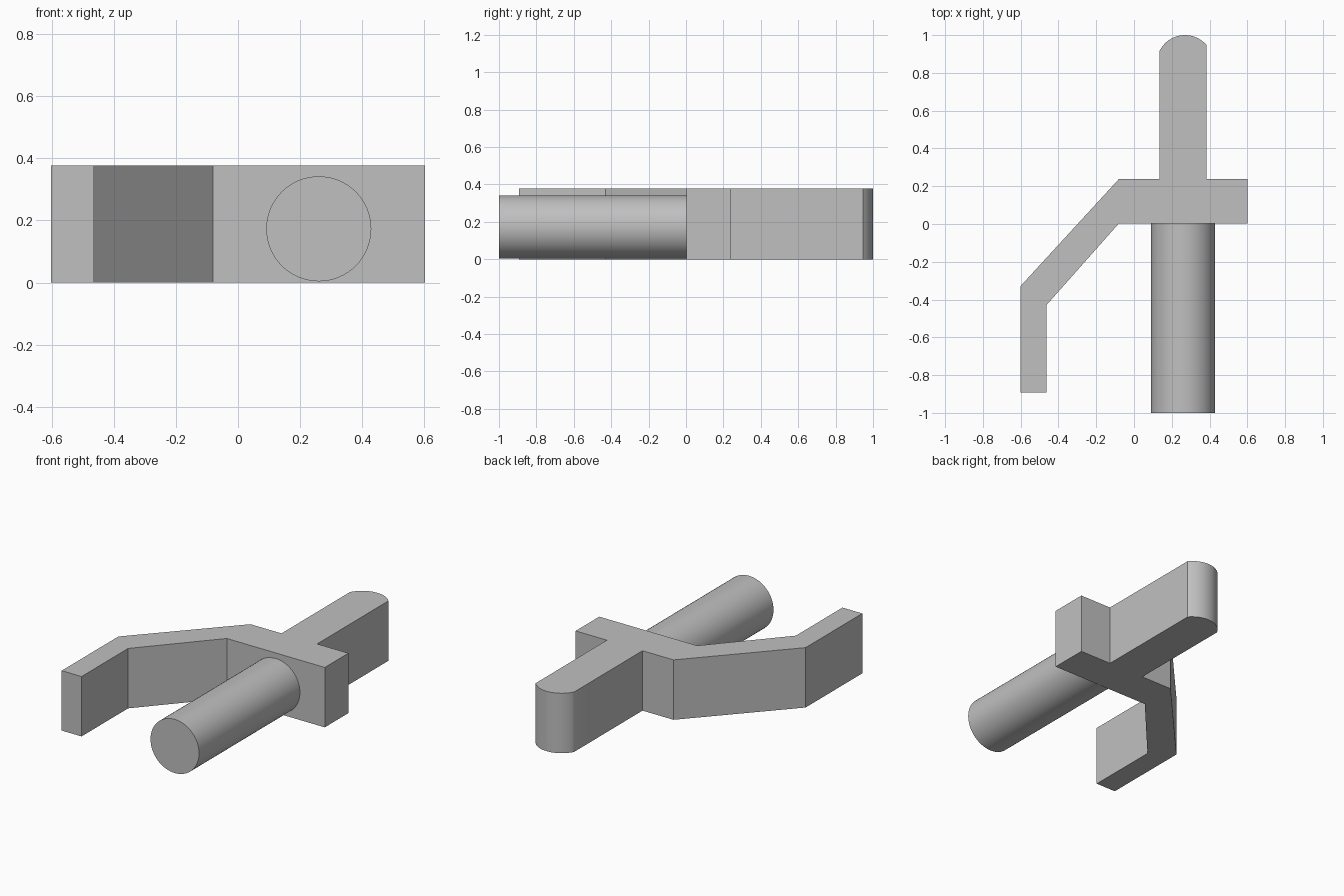
import bpy
import bmesh
from math import pi, asin, sin, cos

cube = bpy.data.objects.get("Cube")
if cube:
    bpy.data.objects.remove(cube, do_unlink=True)

GREY = (0.527, 0.527, 0.527, 1.0)
grey = bpy.data.materials.new("plain grey")
grey.use_nodes = True
grey.diffuse_color = GREY
grey.node_tree.nodes["Principled BSDF"].inputs["Base Color"].default_value = GREY


def finish(obj):
    """Apply the material and smooth only the rounded faces."""
    obj.data.materials.append(grey)
    bpy.ops.object.select_all(action="DESELECT")
    obj.select_set(True)
    bpy.context.view_layer.objects.active = obj
    bpy.ops.object.shade_smooth_by_angle(angle=pi / 6)


def extrude_outline(name, outline, height):
    """Raise a flat outline from the floor into a solid."""
    bm = bmesh.new()
    face = bm.faces.new([bm.verts.new((x, y, 0)) for x, y in outline])
    raised = bmesh.ops.extrude_face_region(bm, geom=[face])["geom"]
    verts = [v for v in raised if isinstance(v, bmesh.types.BMVert)]
    bmesh.ops.translate(bm, verts=verts, vec=(0, 0, height))
    bmesh.ops.recalc_face_normals(bm, faces=bm.faces)
    mesh = bpy.data.meshes.new(name)
    bm.to_mesh(mesh)
    bm.free()
    obj = bpy.data.objects.new(name, mesh)
    bpy.context.collection.objects.link(obj)
    finish(obj)


# Rounded end of the rear tongue, an arc cut by the tongue's two sides
arc_x, arc_y, arc_r = 0.27, 0.85, 0.15
left, right = 0.136, 0.384
start, end = asin((right - arc_x) / arc_r), asin((left - arc_x) / arc_r)
steps = 20
angles = [start + (end - start) * i / steps for i in range(steps + 1)]
tongue_end = [(arc_x + arc_r * sin(a), arc_y + arc_r * cos(a)) for a in angles]

# Bent arm, crossbar and tongue as one plate
outline = [(-0.08, 0.238), (-0.602, -0.33), (-0.602, -0.893), (-0.464, -0.893),
           (-0.464, -0.43), (-0.08, 0.003), (0.602, 0.003), (0.602, 0.238),
           (right, 0.238)] + tongue_end + [(left, 0.238)]
extrude_outline("bent_arm_plate", outline, 0.377)

# Round peg at the front, seated slightly inside the crossbar
bpy.ops.mesh.primitive_cylinder_add(vertices=64, radius=0.169, depth=1.02,
                                    location=(0.26, -0.49, 0.173),
                                    rotation=(pi / 2, 0, 0))
peg = bpy.context.object
peg.name = peg.data.name = "front_peg"
finish(peg)
